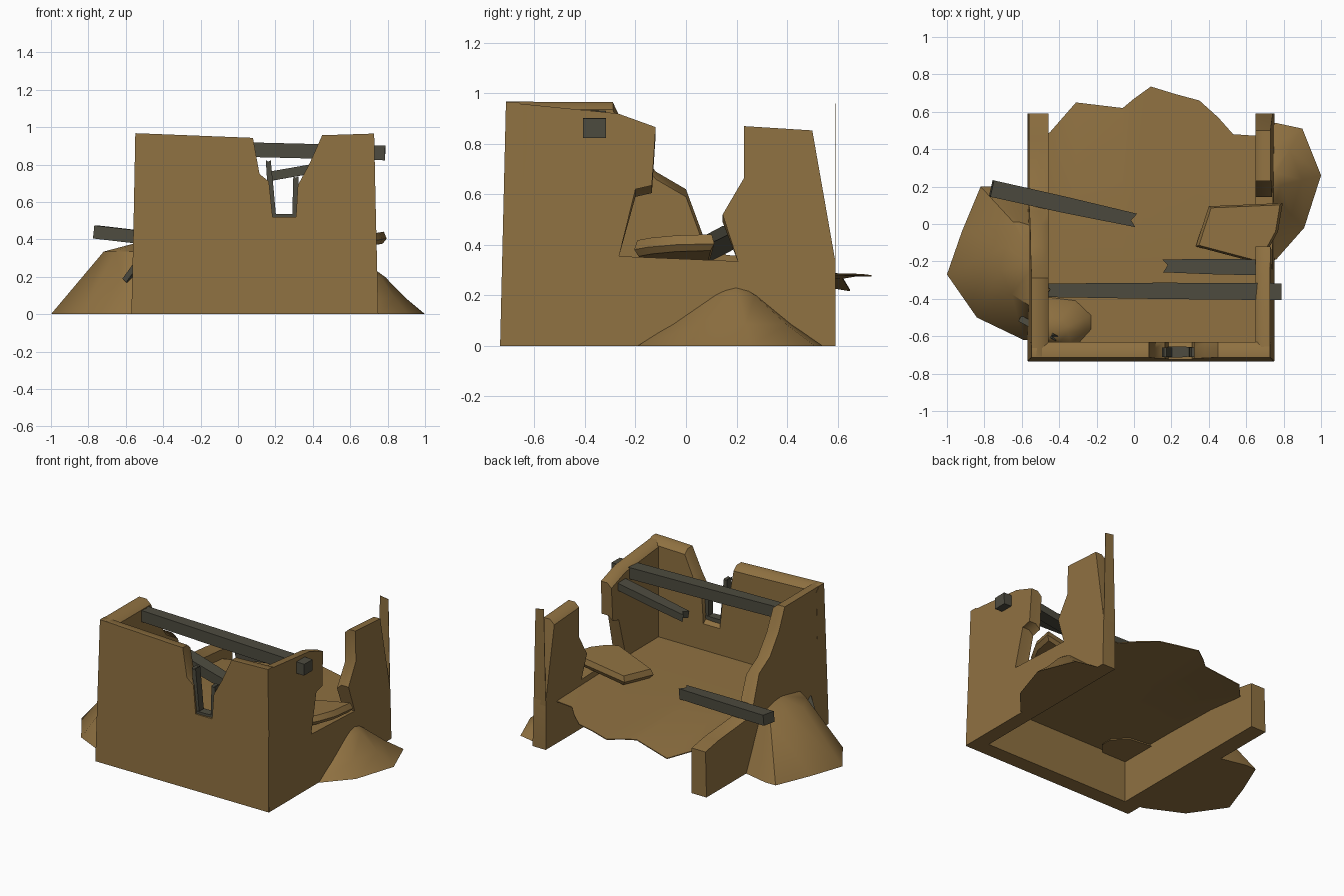
import bpy, bmesh, math
from mathutils import Vector

if "Cube" in bpy.data.objects:
    bpy.data.objects.remove(bpy.data.objects["Cube"])


def material(name, rgb):
    m = bpy.data.materials.new(name)
    m.diffuse_color = (*rgb, 1)
    m.use_nodes = True
    m.node_tree.nodes["Principled BSDF"].inputs["Base Color"].default_value = m.diffuse_color
    return m


MUD = material("mud brick", (0.275, 0.165, 0.053))
WOOD = material("weathered timber", (0.075, 0.071, 0.05))


def finish(name, bm, mat, smooth=30):
    bmesh.ops.recalc_face_normals(bm, faces=bm.faces)
    me = bpy.data.meshes.new(name)
    bm.to_mesh(me)
    bm.free()
    me.materials.append(mat)
    ob = bpy.data.objects.new(name, me)
    bpy.context.collection.objects.link(ob)
    bpy.context.view_layer.objects.active = ob
    ob.select_set(True)
    bpy.ops.object.shade_smooth_by_angle(angle=math.radians(smooth))
    ob.select_set(False)
    return ob


def loft(bm, rings):
    """Closed solid through matching rings."""
    vs = [[bm.verts.new(p) for p in r] for r in rings]
    bm.faces.new(vs[0])
    bm.faces.new(vs[-1][::-1])
    n = len(vs[0])
    for a, b in zip(vs, vs[1:]):
        for i in range(n):
            j = (i + 1) % n
            bm.faces.new((a[i], b[i], b[j], a[j]))


def wall(name, profile, place):
    """Broken wall from a side profile; place(u, z, depth) gives the 3D point.
    The top edge is worn down on the inner side."""
    bm = bmesh.new()
    worn = [(u, z - .03 if z > .4 else z) for u, z in profile]
    loft(bm, [[place(u, z, d) for u, z in p] for p, d in ((profile, 0), (profile, .6), (worn, 1))])
    return finish(name, bm, MUD, 45)


def beam(name, p, q, width, height, notch=0.05):
    """Timber from p to q with a splintered far end."""
    p, q = Vector(p), Vector(q)
    d = (q - p).normalized()
    side = Vector((0, 0, 1)).cross(d)
    side = (Vector((1, 0, 0)) if side.length < 0.3 else side).normalized()
    up = d.cross(side).normalized()
    L, w = (q - p).length, width / 2
    shape = [(0, -w), (L * .5, -w * .94), (L, -w * .7), (L - notch, 0), (L - notch * .2, w * .9), (L * .5, w), (0, w)]
    bm = bmesh.new()
    loft(bm, [[p + d * l + side * s + up * h for l, s in shape] for h in (-height / 2, height / 2)])
    return finish(name, bm, WOOD, 20)


def mound(name, base, peak, levels, z0=0.0, ky=1.0):
    """Rubble heap: base outline drawn in towards the peak at (fraction, height)."""
    bm = bmesh.new()
    rings = [[bm.verts.new((x + (peak[0] - x) * t, y + (peak[1] - y) * t * ky, z)) for x, y in base]
             for t, z in [(0, z0)] + levels]
    top = bm.verts.new(peak)
    n = len(base)
    bm.faces.new(rings[0])
    for i in range(n):
        j = (i + 1) % n
        for r, s in zip(rings, rings[1:]):
            bm.faces.new((r[i], r[j], s[j], s[i]))
        bm.faces.new((rings[-1][i], rings[-1][j], top))
    return finish(name, bm, MUD, 40)


# walls, outer faces leaning in slightly, inner faces upright
LEAN = 0.024


def mix(a, b, t):
    return a + (b - a) * t


wall("front_wall",
     [(-.568, 0), (-.549, .968), (.08, .943), (.115, .75), (.165, .71), (.185, .52), (.31, .52),
      (.32, .69), (.38, .8), (.45, .957), (.728, .966), (.748, 0)],
     lambda x, z, d: (x, mix(-.736 + LEAN * z, -.63, d), z))
wall("right_wall",
     [(-.732, 0), (-.709, .964), (-.27, .92), (-.12, .866), (-.135, .635), (-.2, .62), (-.265, .355),
      (.205, .335), (.145, .52), (.23, .665), (.23, .87), (.5, .853), (.592, .33), (.592, 0)],
     lambda y, z, d: (mix(.75 - LEAN * z, .65, d), y, z))
wall("left_wall",
     [(-.732, 0), (-.709, .967), (-.29, .965), (-.22, .82), (-.12, .69), (0, .62), (.07, .43), (.16, .36),
      (.45, .335), (.592, .31), (.592, 0)],
     lambda y, z, d: (mix(-.57 + LEAN * z, -.457, d), y, z))

# thin upright sheet left at the rear end of the right wall
bm = bmesh.new()
quad = [(.65, .3), (.742, .3), (.728, .95), (.665, .96)]
loft(bm, [[(x, y, z) for x, z in quad] for y in (.589, .592)])
finish("right_wall_end_sheet", bm, MUD)

# thin raised floor over a hollow base, sagging at its ragged back edge
edge = [(-.5, .47, .29), (-.45, .49, .265), (-.31, .65, .222), (-.06, .62, .272), (.0, .67, .28), (.09, .735, .28),
        (.22, .695, .285), (.35, .66, .285), (.45, .57, .285), (.53, .48, .285), (.68, .47, .29)]
bm = bmesh.new()
for k in (0, 1):
    grid = [[bm.verts.new((x, y, z)) for x, _, _ in edge] for y, z in ((-.67, .31), (-.2, .308), (.2, .298))]
    grid.append([bm.verts.new(p) for p in edge])
    if k:
        for row in grid:
            for v in row:
                v.co.z -= .006
    for a, b in zip(grid, grid[1:]):
        for i in range(len(edge) - 1):
            bm.faces.new((a[i], a[i + 1], b[i + 1], b[i]))
    if k:
        for i in range(len(edge) - 1):
            bm.faces.new((last[i], last[i + 1], grid[-1][i + 1], grid[-1][i]))
        for c in (0, -1):
            for r in range(3):
                bm.faces.new((first[r][c], first[r + 1][c], grid[r + 1][c], grid[r][c]))
        for i in range(len(edge) - 1):
            bm.faces.new((first[0][i], first[0][i + 1], grid[0][i + 1], grid[0][i]))
    first, last = grid, grid[-1]
finish("floor", bm, MUD, 40)

# rubble heaps
mound("left_rubble", [(-.52, -.62), (-.59, -.62), (-.84, -.5), (-1, -.27), (-.92, -.04), (-.82, .2), (-.74, .2),
                      (-.52, .15)],
      (-.53, -.22, .385), [(.6, .335)], ky=.75)
mound("right_rubble", [(.7, -.2), (.76, -.19), (.91, -.02), (1, .26), (.9, .51), (.76, .54), (.7, .54)],
      (.71, .19, .255), [(.35, .085), (.74, .2)])
mound("corner_rubble", [(-.5, -.66), (-.3, -.66), (-.21, -.56), (-.21, -.48), (-.3, -.395), (-.5, -.37)],
      (-.47, -.6, .43), [(.2, .35), (.55, .4)], .285)

# fallen wall fragment lying in the side gap, tilted down inwards
chunk = [(.33, -.12), (.65, -.205), (.71, -.15), (.77, -.04), (.795, .112), (.4, .095)]
bm = bmesh.new()
cz = lambda x: .335 + (x - .33) * .16
loft(bm, [[(mix(.58, x, s), mix(-.03, y, s), cz(x) + h) for x, y in chunk]
          for s, h in ((.9, -.032), (1, -.005), (.93, .032))])
finish("fallen_fragment", bm, MUD)

# roof beams and fallen timber
beam("roof_beam", (.787, -.362, .862), (-.48, -.35, .893), .09, .078, .03)
beam("broken_beam", (.67, -.232, .825), (.155, -.22, .735), .085, .05, .03)
beam("fallen_beam", (-.762, .19, .44), (.01, .015, .35), .09, .07, .03)
beam("buried_stick", (-.6, -.51, .18), (-.42, -.61, .43), .035, .03, .02)

# window frame
beam("window_post_left", (.188, -.685, .51), (.16, -.685, .825), .033, .05, .01)
beam("window_post_right", (.31, -.685, .5), (.308, -.685, .74), .035, .05, .01)
beam("window_sill", (.175, -.685, .522), (.325, -.685, .522), .06, .03, .01)
